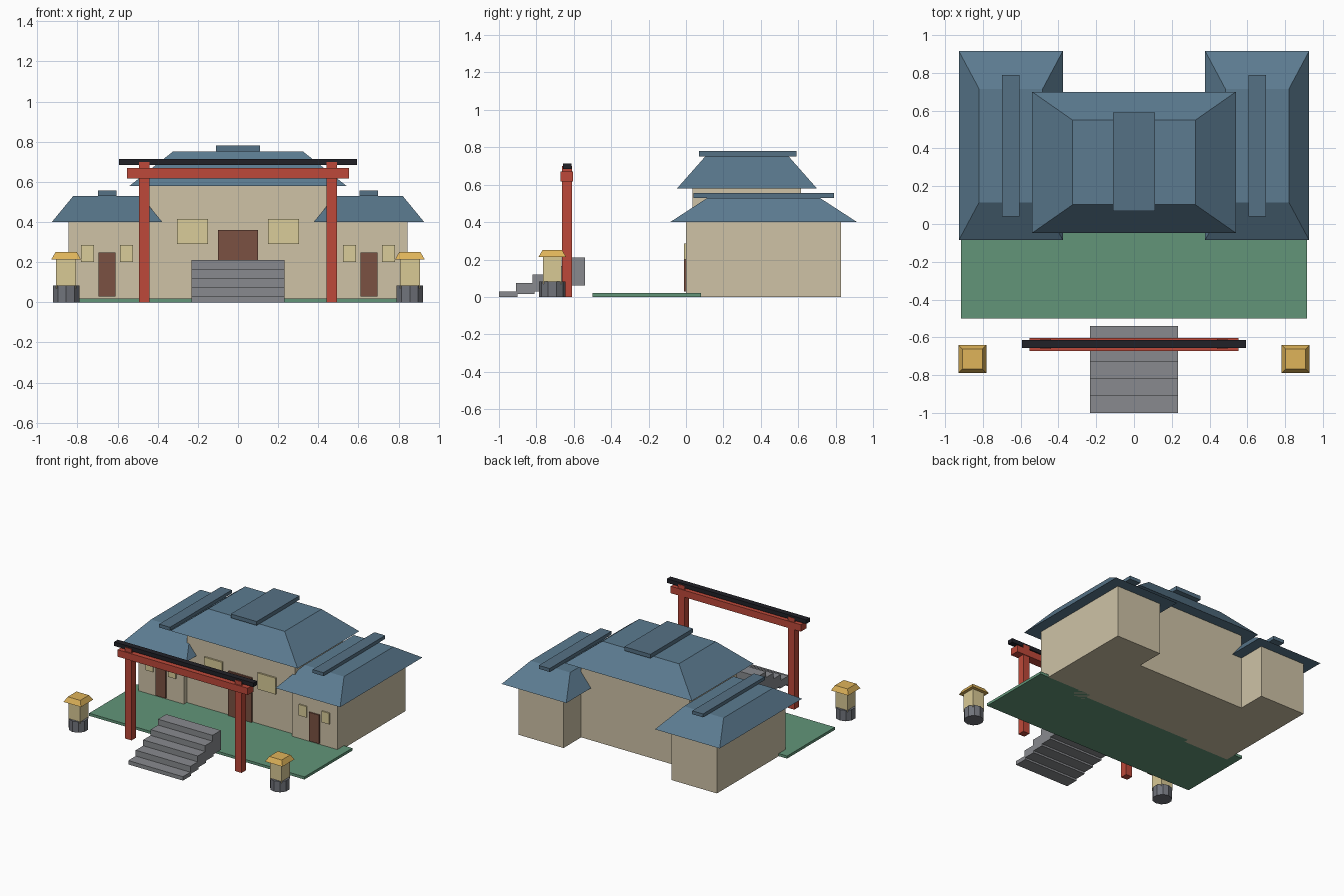
import bpy, bmesh

if "Cube" in bpy.data.objects:
    bpy.data.objects.remove(bpy.data.objects["Cube"])


def material(name, rgb):
    m = bpy.data.materials.new(name)
    m.diffuse_color = (*[(c / 255) ** 2.2 for c in rgb], 1)
    m.use_nodes = True
    m.node_tree.nodes["Principled BSDF"].inputs["Base Color"].default_value = m.diffuse_color
    return m


WALL = material("plaster", (205, 193, 165))
ROOF = material("roof_tile", (92, 122, 143))
RIDGE = material("ridge_tile", (86, 113, 132))
WOOD = material("dark_wood", (122, 82, 68))
PANE = material("window_glow", (217, 203, 152))
STONE = material("stone", (135, 137, 141))
BASE = material("dark_stone", (112, 115, 122))
RED = material("red_lacquer", (188, 74, 60))
BLACK = material("black_beam", (38, 38, 44))
GRASS = material("grass", (98, 148, 120))
PAPER = material("lantern_paper", (216, 200, 148))
GOLD = material("gold", (222, 178, 90))


def finish(name, bm, mat):
    bmesh.ops.recalc_face_normals(bm, faces=bm.faces)
    me = bpy.data.meshes.new(name)
    bm.to_mesh(me)
    bm.free()
    ob = bpy.data.objects.new(name, me)
    me.materials.append(mat)
    bpy.context.collection.objects.link(ob)
    return ob


def frustum(name, x, y, z, mat, inset=(0, 0)):
    """Box from (min, max) ranges; inset pulls the top edges inward in x and y."""
    bm = bmesh.new()
    bmesh.ops.create_cube(bm, size=1)
    for v in bm.verts:
        top = v.co.z > 0
        ix, iy = inset if top else (0, 0)
        v.co.x = x[1] - ix if v.co.x > 0 else x[0] + ix
        v.co.y = y[1] - iy if v.co.y > 0 else y[0] + iy
        v.co.z = z[1] if top else z[0]
    return finish(name, bm, mat)


def around(c, half):
    return (c - half, c + half)


# lawn
frustum("lawn", (-0.915, 0.915), (-0.5, 0.08), (0, 0.02), GRASS)

# main hall
frustum("hall_walls", (-0.46, 0.46), (0.035, 0.615), (0, 0.58), WALL)
frustum("hall_roof", (-0.54, 0.54), (-0.048, 0.70), (0.58, 0.75), ROOF, (0.215, 0.15))
frustum("hall_ridge", (-0.11, 0.11), (0.07, 0.59), (0.75, 0.78), RIDGE)
frustum("hall_door", (-0.10, 0.10), (0.022, 0.04), (0.02, 0.36), WOOD)

# front steps: overlapping slabs that grow taller toward the hall
for i in range(5):
    y0 = -1 + 0.09 * i
    frustum(f"step_{i + 1}", (-0.232, 0.232), (y0, y0 + 0.1),
            (0.015 * i, 0.03 + 0.045 * i), STONE)

# everything mirrored left and right
for side, s in (("left", -1), ("right", 1)):
    frustum(f"hall_window_{side}", around(s * 0.227, 0.077), (0.022, 0.04), (0.29, 0.415), PANE)

    # side wing
    cx = s * 0.652
    frustum(f"wing_walls_{side}", around(cx, 0.192), (0, 0.83), (0, 0.40), WALL)
    frustum(f"wing_roof_{side}", around(cx, 0.275), (-0.085, 0.915), (0.40, 0.53), ROOF, (0.107, 0.2))
    frustum(f"wing_ridge_{side}", around(cx, 0.046), (0.04, 0.79), (0.53, 0.556), RIDGE)
    frustum(f"wing_door_{side}", around(cx, 0.043), (-0.01, 0.005), (0.028, 0.248), WOOD)
    for k, dx in enumerate((-0.097, 0.097)):
        frustum(f"wing_window_{side}_{k + 1}", around(cx + dx, 0.032), (-0.01, 0.005), (0.2, 0.285), PANE)

    # gate post
    frustum(f"gate_post_{side}", around(s * 0.467, 0.027), around(-0.636, 0.027), (0, 0.70), RED)

    # stone lantern
    lx, ly = s * 0.856, -0.715
    bm = bmesh.new()
    bmesh.ops.create_cone(bm, cap_ends=True, segments=10, radius1=0.07, radius2=0.07, depth=0.083)
    base = finish(f"lantern_base_{side}", bm, BASE)
    base.location = (lx, ly, 0.0415)
    frustum(f"lantern_body_{side}", around(lx, 0.05), around(ly, 0.05), (0.07, 0.213), PAPER)
    frustum(f"lantern_roof_{side}", around(lx, 0.074), around(ly, 0.074), (0.213, 0.25), GOLD, (0.021, 0.021))

# gate beams
frustum("gate_crossbeam", (-0.553, 0.553), around(-0.638, 0.034), (0.617, 0.67), RED)
frustum("gate_top_beam", (-0.592, 0.592), around(-0.635, 0.022), (0.683, 0.714), BLACK)
